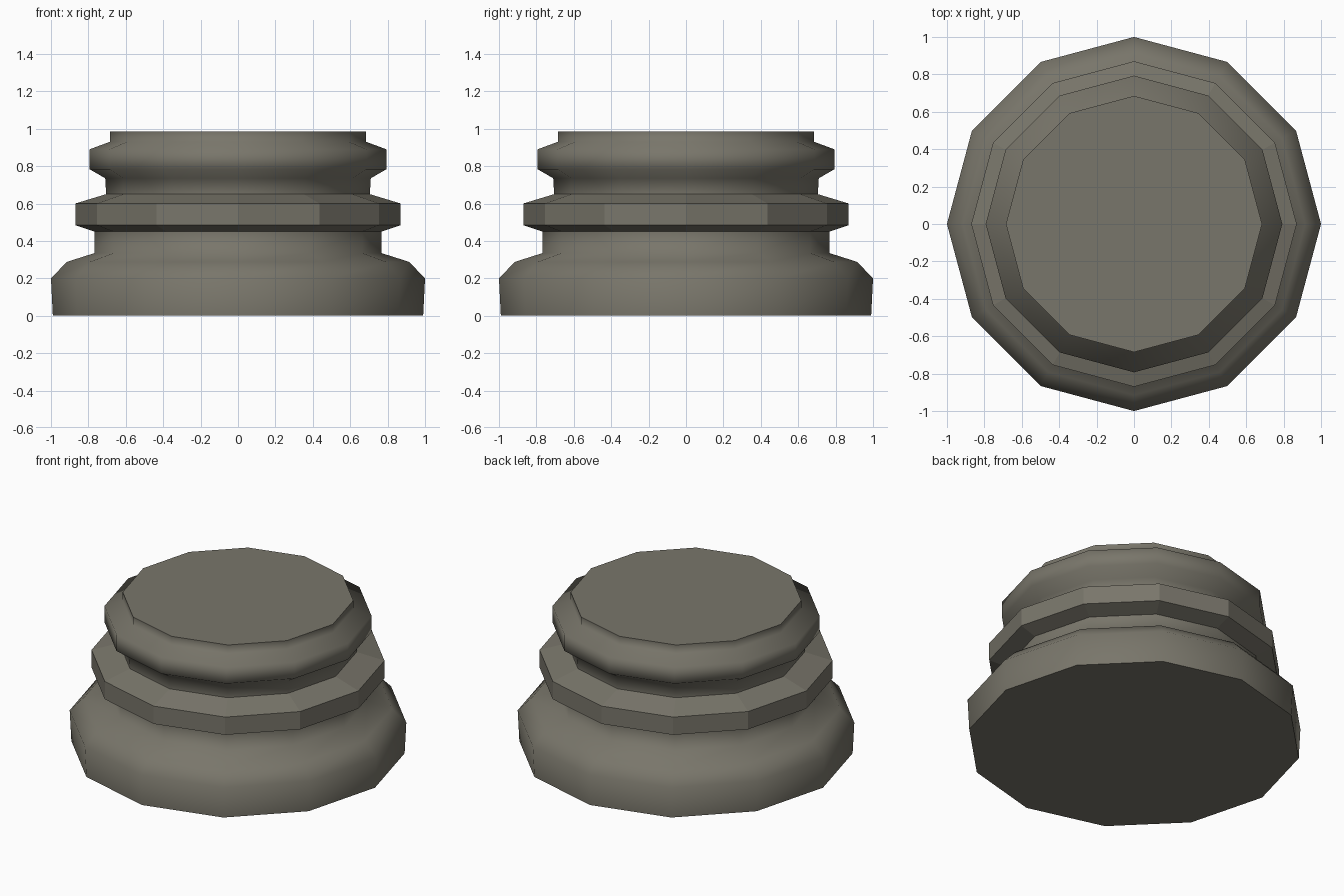
import bpy, bmesh, math

if "Cube" in bpy.data.objects:
    bpy.data.objects.remove(bpy.data.objects["Cube"])

SIDES = 12

stone = bpy.data.materials.new("grey_stone")
stone.diffuse_color = (0.19, 0.18, 0.145, 1)
stone.use_nodes = True
stone.node_tree.nodes["Principled BSDF"].inputs["Base Color"].default_value = stone.diffuse_color

# (radius, height) from the bottom up
profile = [(0.99, 0.0), (1.0, 0.2), (0.915, 0.288), (0.767, 0.335),
           (0.767, 0.45), (0.87, 0.484), (0.87, 0.6), (0.705, 0.65),
           (0.71, 0.735), (0.793, 0.783), (0.793, 0.89), (0.685, 0.93),
           (0.685, 0.985)]
SHARP_RINGS = {0, 4, 5, 6, 7, 12}   # hard creases of the middle band and rims
FLAT_BANDS = {4, 5, 6}              # middle band is faceted

bm = bmesh.new()
rings = []
for r, z in profile:
    rings.append([bm.verts.new((r * math.cos(2 * math.pi * i / SIDES),
                                r * math.sin(2 * math.pi * i / SIDES), z))
                  for i in range(SIDES)])

# turned wall
for k in range(len(rings) - 1):
    a, b = rings[k], rings[k + 1]
    for i in range(SIDES):
        j = (i + 1) % SIDES
        f = bm.faces.new((a[i], a[j], b[j], b[i]))
        f.smooth = k not in FLAT_BANDS

# flat bottom and top
bm.faces.new(rings[0][::-1])
bm.faces.new(rings[-1])

# crease the hard rings
for k in SHARP_RINGS:
    for i in range(SIDES):
        bm.edges.get((rings[k][i], rings[k][(i + 1) % SIDES])).smooth = False

mesh = bpy.data.meshes.new("column_base")
bm.to_mesh(mesh)
bm.free()
mesh.materials.append(stone)
bpy.context.collection.objects.link(bpy.data.objects.new("column_base", mesh))
